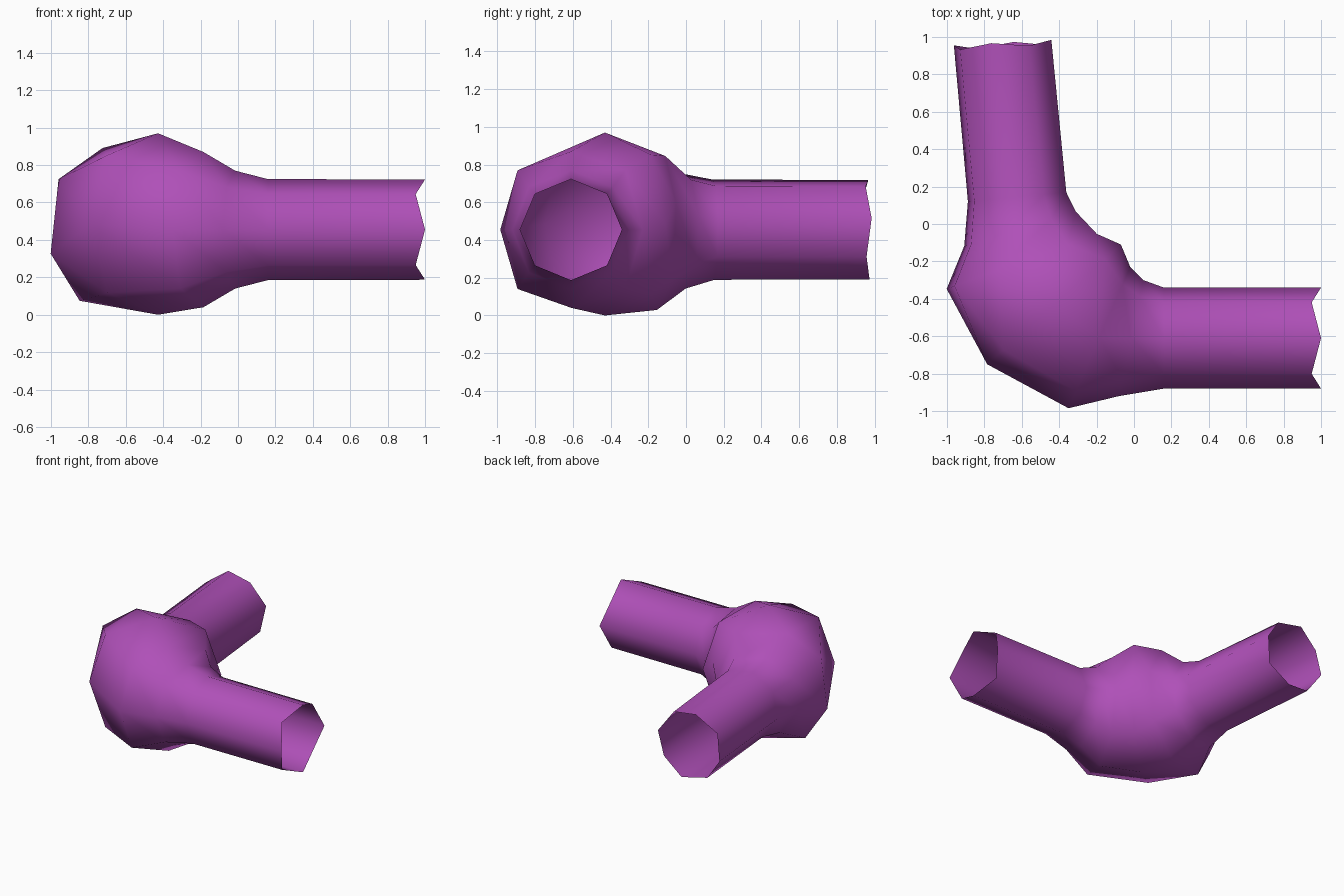
import bpy, bmesh
from math import sin, cos, pi, radians, copysign

if "Cube" in bpy.data.objects:
    bpy.data.objects.remove(bpy.data.objects["Cube"])

SIDES = 8

# Octagonal sections along the bend:
# inner corner point, outer corner point, centre z, half height, twist in degrees, boxiness power
SECTIONS = [
    ((0.99, -0.34), (0.99, -0.88), 0.455, 0.268, 0, 1.0),      # right opening
    ((0.16, -0.34), (0.16, -0.88), 0.455, 0.27, 0, 1.0),
    ((0.05, -0.30), (-0.08, -0.92), 0.455, 0.315, 0, 0.95),
    ((-0.02, -0.23), (-0.35, -0.985), 0.455, 0.415, 0, 0.8),   # bulb
    ((-0.07, -0.11), (-0.785, -0.75), 0.485, 0.485, 0, 0.8),
    ((-0.19, -0.05), (-1.01, -0.35), 0.46, 0.44, -13, 0.8),
    ((-0.305, 0.07), (-0.915, -0.12), 0.45, 0.315, -13, 0.95),
    ((-0.355, 0.17), (-0.895, 0.12), 0.455, 0.273, -13, 1.0),
    ((-0.435, 0.985), (-0.97, 0.955), 0.455, 0.27, -13, 1.0),  # back opening
]


def soft(v, p):
    return copysign(abs(v) ** p, v) if abs(v) > 1e-6 else 0.0


def ring(bm, inner, outer, zc, h, twist, p):
    mx, my = (inner[0] + outer[0]) / 2, (inner[1] + outer[1]) / 2
    hx, hy = (outer[0] - inner[0]) / 2, (outer[1] - inner[1]) / 2
    verts = []
    for i in range(SIDES):
        a = 2 * pi * i / SIDES + radians(twist)
        c, s = soft(cos(a), p), soft(sin(a), p)
        verts.append(bm.verts.new((mx + hx * c, my + hy * c, zc + h * s)))
    return verts


bm = bmesh.new()
rings = [ring(bm, *sec) for sec in SECTIONS]

# Uneven rims: alternate corners sit slightly further in
for i in range(SIDES):
    rings[0][i].co.x += 0.01 if i % 4 == 2 or i % 4 == 0 else -0.04
    if i % 2:
        rings[-1][i].co.y -= 0.025

# Skin the open tube
for a, b in zip(rings, rings[1:]):
    for i in range(SIDES):
        j = (i + 1) % SIDES
        bm.faces.new((a[i], a[j], b[j], b[i]))
bmesh.ops.recalc_face_normals(bm, faces=bm.faces)

mesh = bpy.data.meshes.new("elbow_pipe")
bm.to_mesh(mesh)
bm.free()
mesh.shade_smooth()

purple = bpy.data.materials.new("purple")
purple.diffuse_color = (0.43, 0.08, 0.48, 1)
purple.use_nodes = True
purple.node_tree.nodes["Principled BSDF"].inputs["Base Color"].default_value = purple.diffuse_color
mesh.materials.append(purple)

pipe = bpy.data.objects.new("elbow_pipe", mesh)
bpy.context.collection.objects.link(pipe)
